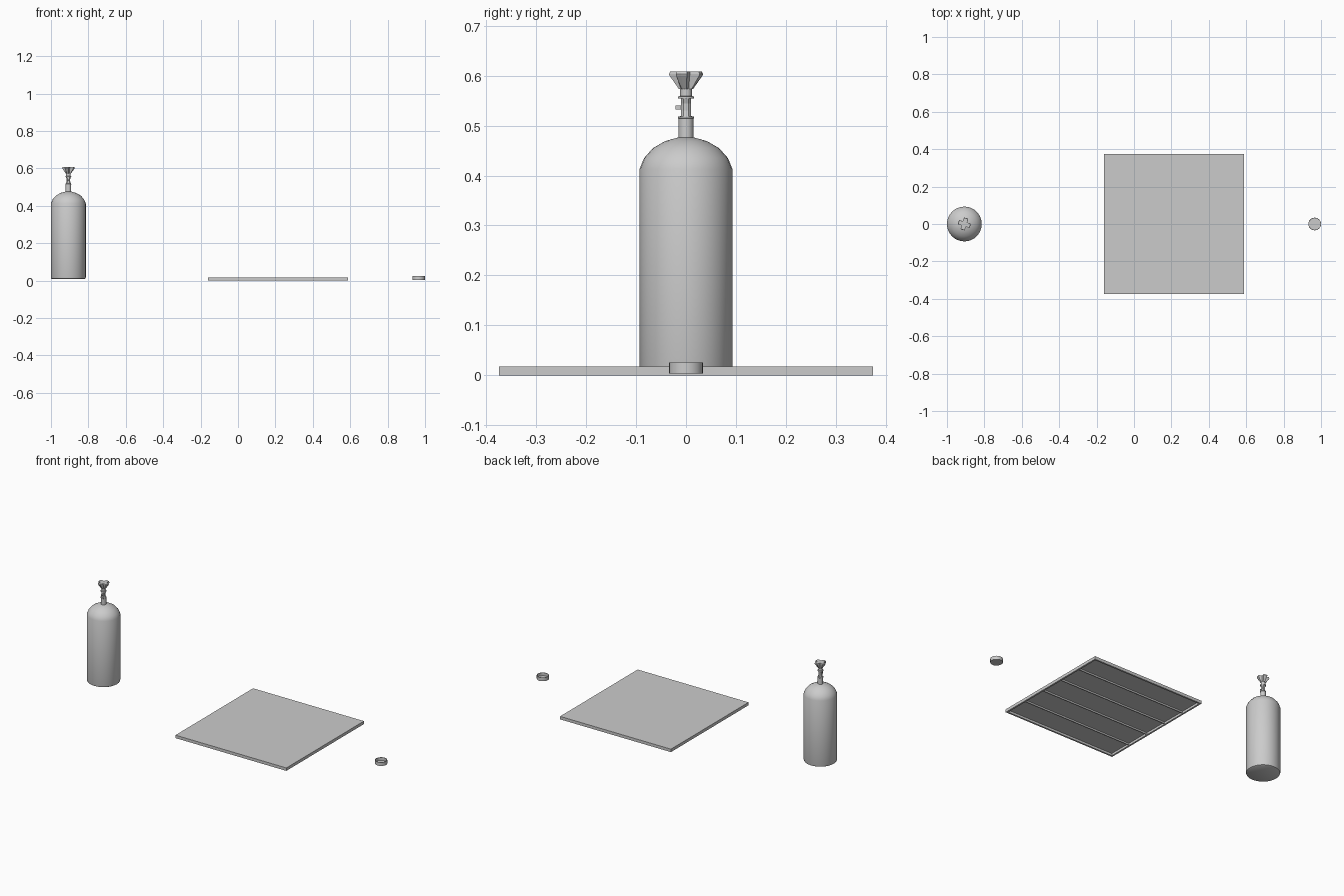
import bpy, bmesh, math
from mathutils import Matrix

if "Cube" in bpy.data.objects:
    bpy.data.objects.remove(bpy.data.objects["Cube"])

TANK_X, CAP_X, PANEL_X = -0.907, 0.966, 0.214


def finish(name, bm, smooth=None):
    bmesh.ops.recalc_face_normals(bm, faces=bm.faces)
    me = bpy.data.meshes.new(name)
    bm.to_mesh(me)
    bm.free()
    ob = bpy.data.objects.new(name, me)
    bpy.context.collection.objects.link(ob)
    if smooth:
        bpy.ops.object.select_all(action='DESELECT')
        ob.select_set(True)
        bpy.context.view_layer.objects.active = ob
        bpy.ops.object.shade_smooth_by_angle(angle=math.radians(smooth))
    return ob


def loft(name, rings, smooth=None):
    """Skin a stack of equal-length point rings and cap both ends."""
    bm = bmesh.new()
    vs = [[bm.verts.new(p) for p in ring] for ring in rings]
    n = len(vs[0])
    for a, b in zip(vs, vs[1:]):
        for i in range(n):
            j = (i + 1) % n
            bm.faces.new((a[i], a[j], b[j], b[i]))
    bm.faces.new(vs[0])
    bm.faces.new(vs[-1])
    return finish(name, bm, smooth)


def turned(name, x, profile, sides, smooth=35):
    rings = [[(x + r * math.cos(2 * math.pi * i / sides),
               r * math.sin(2 * math.pi * i / sides), z) for i in range(sides)]
             for r, z in profile]
    return loft(name, rings, smooth)


def boxes(name, items):
    bm = bmesh.new()
    for c, s in items:
        bmesh.ops.create_cube(bm, size=1, matrix=Matrix.Translation(c) @ Matrix.Diagonal((*s, 1)))
    return finish(name, bm)


# Cylinder body with chamfered base and domed shoulder
turned("tank_body", TANK_X, [(0.086, 0.008), (0.091, 0.011), (0.093, 0.018),
       (0.093, 0.413), (0.084, 0.435), (0.066, 0.455), (0.042, 0.469), (0.013, 0.477)], 32)

# Neck, waisted valve stem and collars
turned("valve_neck", TANK_X, [(0.015, 0.470), (0.015, 0.514), (0.0165, 0.515),
       (0.0165, 0.518), (0.011, 0.519)], 16)
loft("valve_stem", [[(TANK_X + sx * hx, sy * 0.0105, z)
     for sx, sy in ((-1, -.5), (-.5, -1), (.5, -1), (1, -.5), (1, .5), (.5, 1), (-.5, 1), (-1, .5))]
     for hx, z in ((0.014, 0.517), (0.010, 0.530), (0.010, 0.544), (0.014, 0.556))])
turned("valve_collar", TANK_X, [(0.0165, 0.554), (0.0165, 0.558), (0.012, 0.559),
       (0.012, 0.577)], 16)

# Pressure outlet on the front of the stem
boxes("valve_outlet", [((TANK_X, -0.0145, 0.536), (0.009, 0.013, 0.008))])

# Four-lobed flared handle
def lobes(outer, inner, z):
    pts = []
    for k in range(4):
        for off, r in ((-20, outer), (0, outer), (20, outer), (45, inner)):
            a = math.radians(90 * k + off - 17)
            pts.append((TANK_X + r * math.cos(a), r * math.sin(a), z))
    return pts

loft("valve_handle", [lobes(0.014, 0.011, 0.573), lobes(0.033, 0.016, 0.600),
                      lobes(0.034, 0.017, 0.603), lobes(0.032, 0.017, 0.608)])

# Square panel: top sheet, rim and ribs underneath
S, T, H = 0.748, 0.010, 0.018
parts = [((PANEL_X, 0, H - 0.0025), (S, S, 0.005))]
for s in (-1, 1):
    parts.append(((PANEL_X + s * (S - T) / 2, 0, H / 2), (T, S, H)))
    parts.append(((PANEL_X, s * (S - T) / 2, H / 2), (S - 2 * T, T, H)))
for k in range(1, 5):
    parts.append(((PANEL_X, -S / 2 + S * k / 5, H * 0.55), (S - 2 * T, 0.006, H * 0.7)))
boxes("square_panel", parts)

# Shallow open-topped cap
turned("round_cap", CAP_X, [(0.034, 0.004), (0.034, 0.026), (0.031, 0.026), (0.031, 0.008)], 24)

# Rest the model on the ground
for ob in bpy.context.collection.objects:
    ob.data.update()
